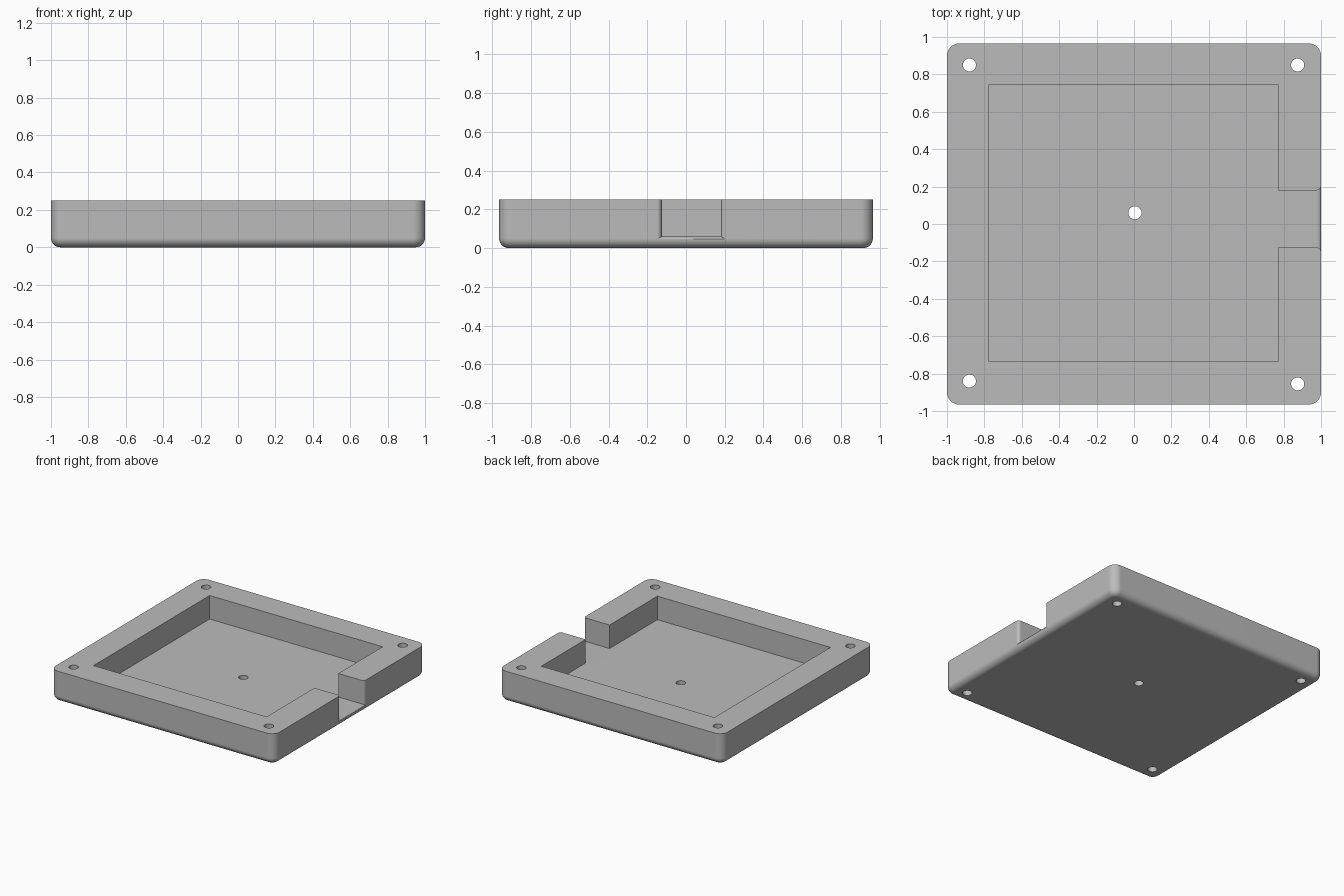
import bpy, bmesh, math
from mathutils import Matrix

if "Cube" in bpy.data.objects:
    bpy.data.objects.remove(bpy.data.objects["Cube"], do_unlink=True)

HALF_Y, HEIGHT, FLOOR = 0.965, 0.25, 0.06
LIP = 0.025

grey = bpy.data.materials.new("plain_grey")
grey.use_nodes = True
grey.diffuse_color = (0.5, 0.5, 0.5, 1)
grey.node_tree.nodes["Principled BSDF"].inputs["Base Color"].default_value = (0.5, 0.5, 0.5, 1)


def to_object(name, bm):
    bmesh.ops.recalc_face_normals(bm, faces=bm.faces)
    mesh = bpy.data.meshes.new(name)
    bm.to_mesh(mesh)
    bm.free()
    mesh.materials.append(grey)
    obj = bpy.data.objects.new(name, mesh)
    bpy.context.collection.objects.link(obj)
    return obj


def box(bm, x0, x1, y0, y1, z0, z1):
    place = Matrix.Translation(((x0 + x1) / 2, (y0 + y1) / 2, (z0 + z1) / 2))
    size = Matrix.Diagonal((x1 - x0, y1 - y0, z1 - z0, 1))
    bmesh.ops.create_cube(bm, size=1, matrix=place @ size)


def cut(target, cutter):
    cutter.hide_render = True
    mod = target.modifiers.new("cut", "BOOLEAN")
    mod.operation, mod.solver, mod.object = "DIFFERENCE", "EXACT", cutter
    bpy.context.view_layer.objects.active = target
    bpy.ops.object.modifier_apply(modifier=mod.name)
    bpy.data.objects.remove(cutter, do_unlink=True)


# Tray block with rounded corners and a rounded bottom rim
bm = bmesh.new()
box(bm, -1, 1, -HALF_Y, HALF_Y, 0, HEIGHT)
upright = [e for e in bm.edges if abs(e.verts[0].co.z - e.verts[1].co.z) > 0.1]
bmesh.ops.bevel(bm, geom=upright, offset=0.065, segments=8, profile=0.5, affect="EDGES")
rim = [e for e in bm.edges if all(v.co.z < 0.001 for v in e.verts)]
bmesh.ops.bevel(bm, geom=rim, offset=0.05, segments=8, profile=0.5, affect="EDGES")
tray = to_object("tray", bm)

# Main pocket
bm = bmesh.new()
box(bm, -0.775, 0.77, -0.735, 0.745, FLOOR, 0.4)
cut(tray, to_object("pocket_cutter", bm))

# Side notch, flaring out in a fillet at the outer wall
bm = bmesh.new()
steps = 6
sections = [(0.7, 0)]
for i in range(steps + 1):
    a = i / steps * math.radians(80)
    sections.append((1 - LIP + LIP * math.sin(a), LIP * (1 - math.cos(a))))
sections.append((1.05, LIP))
rings = []
for x, grow in sections:
    y0, y1, z0 = -0.125 - grow, 0.18 + grow, FLOOR - 0.6 * grow
    rings.append([bm.verts.new((x, y, z)) for y, z in ((y0, z0), (y1, z0), (y1, 0.4), (y0, 0.4))])
for a, b in zip(rings, rings[1:]):
    for i in range(4):
        j = (i + 1) % 4
        bm.faces.new((a[i], a[j], b[j], b[i]))
bm.faces.new(rings[0])
bm.faces.new(rings[-1])
cut(tray, to_object("notch_cutter", bm))

# Four corner screw holes and one centre hole
bm = bmesh.new()
for x, y in ((-0.88, 0.85), (0.875, 0.85), (-0.88, -0.84), (0.875, -0.855), (0.005, 0.06)):
    bmesh.ops.create_cone(bm, cap_ends=True, segments=32, radius1=0.035, radius2=0.035,
                          depth=1, matrix=Matrix.Translation((x, y, 0.1)))
cut(tray, to_object("hole_cutter", bm))

# Smooth the rounds, keep the flats flat
bpy.ops.object.select_all(action="DESELECT")
tray.select_set(True)
bpy.context.view_layer.objects.active = tray
bpy.ops.object.shade_smooth_by_angle(angle=math.radians(30))
weighted = tray.modifiers.new("flat_faces", "WEIGHTED_NORMAL")
weighted.keep_sharp = True
